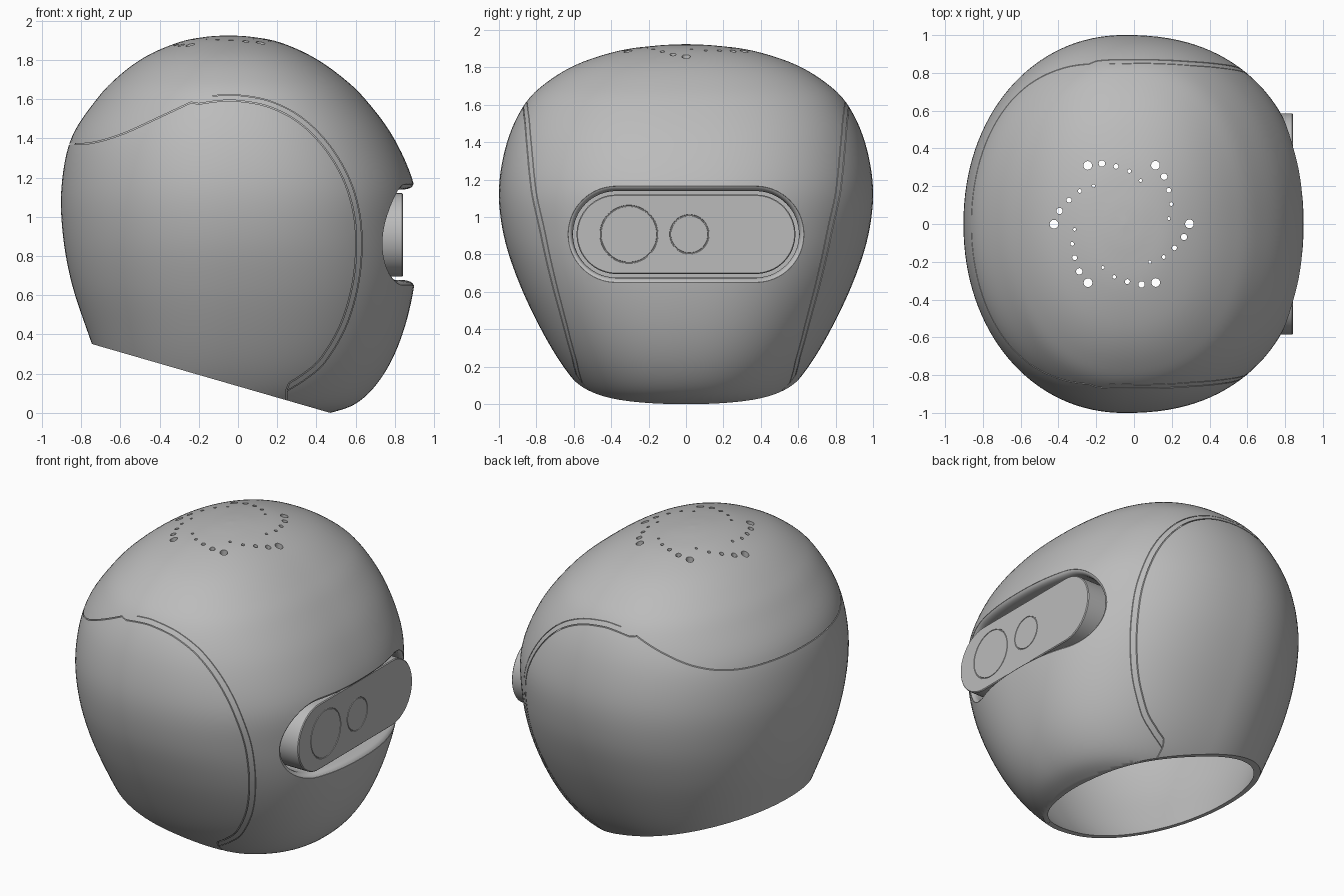
import bpy, bmesh, math
from mathutils import Vector, Matrix

if "Cube" in bpy.data.objects:
    bpy.data.objects.remove(bpy.data.objects["Cube"])

grey = bpy.data.materials.new("helmet grey")
grey.use_nodes = True
grey.diffuse_color = (0.5, 0.5, 0.5, 1)
grey.node_tree.nodes["Principled BSDF"].inputs["Base Color"].default_value = grey.diffuse_color


def spline(points, steps):
    """Catmull-Rom through points of any dimension."""
    p = [Vector(q) for q in points]
    p = [2 * p[0] - p[1]] + p + [2 * p[-1] - p[-2]]
    out = []
    for a, b, c, d in zip(p, p[1:], p[2:], p[3:]):
        for k in range(steps):
            t = k / steps
            out.append(0.5 * (2 * b + (c - a) * t + (2 * a - 5 * b + 4 * c - d) * t * t
                              + (3 * b - a - 3 * c + d) * t ** 3))
    return out + [p[-2]]


def new_object(name, bm):
    bmesh.ops.recalc_face_normals(bm, faces=bm.faces)
    mesh = bpy.data.meshes.new(name)
    bm.to_mesh(mesh)
    bm.free()
    mesh.materials.append(grey)
    ob = bpy.data.objects.new(name, mesh)
    bpy.context.collection.objects.link(ob)
    return ob


def loft(name, sections):
    """Closed solid through rings of equal length."""
    bm = bmesh.new()
    rings = [[bm.verts.new(c) for c in s] for s in sections]
    n = len(rings[0])
    for lo, hi in zip(rings, rings[1:]):
        for i in range(n):
            bm.faces.new((lo[i], lo[(i + 1) % n], hi[(i + 1) % n], hi[i]))
    bm.faces.new(rings[0])
    bm.faces.new(rings[-1])
    return new_object(name, bm)


def boolean(ob, cutter, op="DIFFERENCE"):
    mod = ob.modifiers.new("cut", "BOOLEAN")
    mod.operation, mod.object, mod.solver = op, cutter, "MANIFOLD"
    bpy.context.view_layer.objects.active = ob
    bpy.ops.object.modifier_apply(modifier=mod.name)
    bpy.data.objects.remove(cutter)


# Helmet profile: height, back x, front x, half width
PROFILE = spline([
    (-0.04, -0.59, 0.25, 0.27), (0.0, -0.62, 0.47, 0.42), (0.06, -0.645, 0.62, 0.535),
    (0.2, -0.69, 0.745, 0.655), (0.4, -0.762, 0.838, 0.775), (0.65, -0.845, 0.898, 0.893),
    (0.9, -0.892, 0.912, 0.974), (1.15, -0.9, 0.9, 1.0), (1.4, -0.85, 0.795, 0.957),
    (1.6, -0.72, 0.648, 0.865), (1.72, -0.605, 0.52, 0.745), (1.82, -0.465, 0.372, 0.575),
    (1.89, -0.3, 0.21, 0.355), (1.917, -0.165, 0.07, 0.155), (1.925, -0.052, -0.048, 0.002)], 6)
CX, FRONT_POWER, BACK_POWER, TOP, SIDES = -0.05, 2.3, 2.08, 1.925, 128


def hull(name, inset):
    sections = []
    for z, back, front, half in PROFILE:
        ring = []
        for i in range(SIDES):
            a = 2 * math.pi * i / SIDES
            c, s = math.cos(a), math.sin(a)
            rx, power = (front - CX, FRONT_POWER) if c > 0 else (CX - back, BACK_POWER)
            rx, ry = max(rx - inset, 0.002), max(half - inset, 0.002)
            ring.append((CX + math.copysign(rx * abs(c) ** (2 / power), c),
                         math.copysign(ry * abs(s) ** (2 / power), s),
                         z - inset * (z / TOP if z > 0 else 1)))
        sections.append(ring)
    return loft(name, sections)


def front_x(y, z):
    """Front surface of the helmet at y, z."""
    for lo, hi in zip(PROFILE, PROFILE[1:]):
        if lo[0] <= z <= hi[0]:
            p = lo.lerp(hi, (z - lo[0]) / (hi[0] - lo[0]))
            return CX + (p[2] - CX) * max(0, 1 - (abs(y) / p[3]) ** FRONT_POWER) ** (1 / FRONT_POWER)
    return CX


def stadium(radius, straight=0.373, zc=0.908, n=32):
    pts = []
    for side in (1, -1):
        for i in range(n + 1):
            a = math.pi * (i / n - 0.5)
            pts.append((side * (straight + radius * math.cos(a)), zc + side * radius * math.sin(a)))
        for k in range(1, 12):
            pts.append((side * straight * (1 - k / 6), zc + side * radius))
    return pts


def slot_cutter():
    """Recess with a rounded lip that follows the surface."""
    sections = [[(1.2, y, z) for y, z in stadium(0.262)]]
    for radius, depth in ((0.261, -0.01), (0.257, 0.002), (0.249, 0.008), (0.241, 0.018),
                          (0.235, 0.032), (0.231, 0.055)):
        sections.append([(front_x(y, z) - depth, y, z) for y, z in stadium(radius)])
    sections.append([(0.6, y, z) for y, z in stadium(0.231)])
    return loft("slot_cutter", sections)


def prism(name, outline):
    return loft(name, [[(p[0], y, p[1]) for p in outline] for y in (-1.3, 1.3)])


def offset(points, d):
    out = []
    for i, p in enumerate(points):
        t = (points[min(i + 1, len(points) - 1)] - points[max(i - 1, 0)]).normalized()
        out.append(p + Vector((-t.y, t.x)) * d)
    return out


def neck_cutter():
    bm = bmesh.new()
    turn = Matrix.Rotation(math.atan(0.289), 4, "Y")
    bmesh.ops.create_cube(bm, size=4, matrix=Matrix.Translation((0, 0, 0.136)) @ turn
                          @ Matrix.Translation((0, 0, -2)))
    return new_object("neck_cutter", bm)


def vent_cutter():
    """Six trails of shrinking holes turned about the crown."""
    bm = bmesh.new()
    trail = ((-0.18, 0.31, 0.023), (-0.105, 0.32, 0.017), (-0.03, 0.305, 0.013),
             (0.04, 0.28, 0.01), (0.10, 0.23, 0.008))
    for k in range(6):
        turn = Matrix.Rotation(k * math.pi / 3, 4, "Z")
        for x, y, r in trail:
            place = Matrix.Translation((-0.065, 0, 1.85)) @ turn @ Matrix.Translation((x, y, 0))
            bmesh.ops.create_cone(bm, cap_ends=True, segments=20, radius1=r, radius2=r,
                                  depth=0.5, matrix=place)
    return new_object("vent_cutter", bm)


# Outer skin and inner liner, open at the neck
shell = hull("helmet_shell", 0)
boolean(shell, hull("core", 0.022))
liner = hull("inner_liner", 0.022)
boolean(liner, hull("core", 0.038))
for part in (shell, liner):
    boolean(part, neck_cutter())
    boolean(part, vent_cutter())
    boolean(part, slot_cutter())

# Side and back panel, split off along a wavy seam
wave = spline([(-1.2, 1.36), (-0.86, 1.367), (-0.73, 1.377), (-0.58, 1.423), (-0.4, 1.505), (-0.24, 1.58)], 8)
arc = spline([(-0.2, 1.573), (-0.1, 1.587), (0, 1.588), (0.15, 1.56), (0.3, 1.485), (0.43, 1.36),
              (0.53, 1.2), (0.585, 1.03), (0.6, 0.85), (0.58, 0.65), (0.52, 0.45), (0.42, 0.28),
              (0.33, 0.2), (0.26, 0.155)], 8)
seam = wave + arc + [Vector((0.245, 0.12)), Vector((0.235, -0.4))]
corner = [Vector((-1.3, -0.4)), Vector((-1.3, 1.36))]
panel = shell.copy()
panel.data = shell.data.copy()
panel.name = "side_and_back_panel"
bpy.context.collection.objects.link(panel)
boolean(panel, prism("panel_cutter", seam + corner), "INTERSECT")
boolean(shell, prism("seam_cutter", offset(seam, 0.005) + corner))

# Fine crease that runs beside the panel's front edge
edge = arc[6:] + [Vector((0.1, 0.06))]
boolean(shell, prism("crease_cutter", offset(edge, 0.033) + offset(edge, 0.030)[::-1]))

# Pocket behind the front slot
pocket = loft("slot_pocket", [[(x, y, z) for y, z in stadium(0.262)] for x in (0.56, 1.2)])
boolean(pocket, hull("core", 0.036), "INTERSECT")
boolean(pocket, slot_cutter())

# Front plate with a chamfered face and two ring grooves
plate = loft("front_plate", [[(x, y, z) for y, z in stadium(r)]
                             for x, r in ((0.58, 0.212), (0.837, 0.212), (0.842, 0.207))])
for y, r in ((-0.305, 0.152), (0.018, 0.102)):
    bpy.ops.mesh.primitive_torus_add(major_radius=r, minor_radius=0.004, major_segments=64,
                                     minor_segments=8, location=(0.842, y, 0.908),
                                     rotation=(0, math.pi / 2, 0))
    boolean(plate, bpy.context.object)

# Smooth shading with sharp cut edges
for part in (shell, liner, panel, pocket, plate):
    bpy.ops.object.select_all(action="DESELECT")
    part.select_set(True)
    bpy.context.view_layer.objects.active = part
    bpy.ops.object.shade_smooth_by_angle(angle=math.radians(38))
